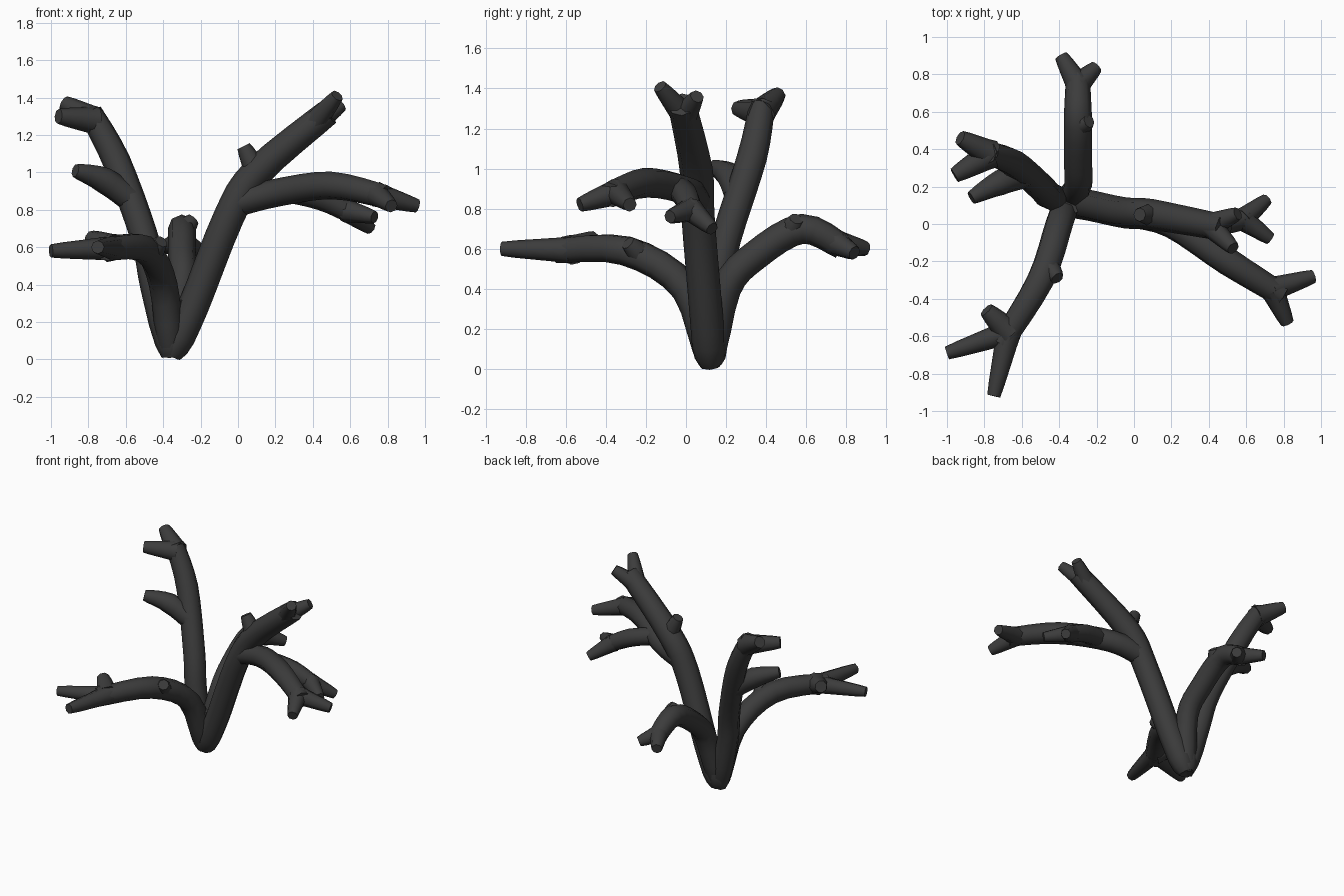
import bpy, bmesh, math
from mathutils import Vector
from mathutils.geometry import interpolate_bezier

cube = bpy.data.objects.get("Cube")
if cube:
    bpy.data.objects.remove(cube, do_unlink=True)

# One dark bark colour for the whole plant
bark = bpy.data.materials.new("charcoal bark")
bark.use_nodes = True
bark.diffuse_color = (.045, .045, .045, 1)
shader = bark.node_tree.nodes["Principled BSDF"]
shader.inputs["Base Color"].default_value = bark.diffuse_color
shader.inputs["Roughness"].default_value = .8

SIDES = 8
STEPS = 4


def smooth_path(points):
    """Return a flowing path that passes through every point."""
    knots = [Vector(point) for point in points]
    before = [knots[0]] + knots[:-1]
    after = knots[1:] + [knots[-1]]
    handles = [(b - a) / 6 for a, b in zip(before, after)]
    path = [knots[0]]
    for i in range(len(knots) - 1):
        start, end = knots[i], knots[i + 1]
        span = interpolate_bezier(start, start + handles[i],
                                  end - handles[i + 1], end, STEPS + 1)
        path.extend(span[1:])
    return path


def ring_around(bm, centre, normal, side, radius):
    ring = []
    for k in range(SIDES):
        angle = math.tau * k / SIDES
        spoke = normal * math.cos(angle) + side * math.sin(angle)
        ring.append(bm.verts.new(centre + spoke * radius))
    return ring


def branch(name, thickness, *points, root=.65, tip=.85):
    """Sweep a closed tube along a smooth path and return the path.
    Root and tip give the share of the thickness at either end."""
    path = smooth_path(points)
    last = len(path) - 1
    bm = bmesh.new()
    rings = []
    normal = (path[1] - path[0]).orthogonal()
    for i, centre in enumerate(path):
        tangent = (path[min(i + 1, last)] - path[max(i - 1, 0)]).normalized()
        # Carry the frame along so that the tube does not twist
        normal = (normal - tangent * normal.dot(tangent)).normalized()
        side = tangent.cross(normal)
        girth = min(1, root + i / STEPS, tip + (1 - tip) * (last - i) / STEPS)
        rings.append(ring_around(bm, centre, normal, side, thickness * girth))
    for low, high in zip(rings, rings[1:]):
        for k in range(SIDES):
            n = (k + 1) % SIDES
            bm.faces.new((low[k], low[n], high[n], high[k]))
    bm.faces.new(reversed(rings[0]))
    bm.faces.new(rings[-1])
    bmesh.ops.recalc_face_normals(bm, faces=bm.faces)

    mesh = bpy.data.meshes.new(name)
    bm.to_mesh(mesh)
    bm.free()
    mesh.materials.append(bark)
    obj = bpy.data.objects.new(name, mesh)
    bpy.context.collection.objects.link(obj)
    bpy.ops.object.select_all(action='DESELECT')
    obj.select_set(True)
    bpy.context.view_layer.objects.active = obj
    bpy.ops.object.shade_smooth_by_angle(angle=math.radians(50))
    return path


def on(path, joint):
    """Point of a branch, counted in control points from its root."""
    return path[round(joint * STEPS)]


def twig(name, parent, joint, *points, thickness=.07):
    """A short shoot, thick where it leaves its parent."""
    branch(name, thickness, on(parent, joint), *points, root=1, tip=.52)


def fork(name, parent, first, second, thickness=.068):
    """Split the end of a branch into two tips."""
    for label, end in (("a", first), ("b", second)):
        twig(f"{name}_fork_{label}", parent, len(parent) / STEPS - .5, end,
             thickness=thickness)


# All four limbs spring from one foot, joined by a short trunk
foot = (-.36, .12, .02)
branch("trunk", .085, foot, (-.35, .12, .2), (-.34, .12, .32))

# Left limb, forked high up, with a knob at the crotch
left_limb = branch("left_limb", .083, foot, (-.24, .1, .28), (-.05, .06, .76),
                   (.1, .05, 1), (.48, -.02, 1.32))
fork("left_limb", left_limb, (.53, -.13, 1.41), (.555, .055, 1.36))
twig("left_limb_knob", left_limb, 3, (.03, .05, 1.14))

# Left bough reaching sideways from the left limb
left_bough = branch("left_bough", .075, on(left_limb, 2.25), (.2, 0, .89),
                    (.5, -.2, .93), (.79, -.38, .87), root=1)
fork("left_bough", left_bough, (.96, -.28, .82), (.82, -.53, .82))

# Offshoot hanging below the bough
offshoot = branch("left_offshoot", .065, on(left_bough, 1.25),
                  (.45, 0, .86), (.61, .03, .78), root=1)
fork("left_offshoot", offshoot, (.71, .13, .7), (.73, -.08, .76),
     thickness=.064)

# Back limb
back_limb = branch("back_limb", .075, foot, (-.3, .2, .4), (-.3, .35, .57),
                   (-.3, .58, .7), (-.3, .78, .61))
fork("back_limb", back_limb, (-.39, .9, .6), (-.2, .84, .58))
twig("back_limb_knob", back_limb, 2.75, (-.24, .55, .75))

# Right limb
right_limb = branch("right_limb", .075, foot, (-.45, .15, .4),
                    (-.5, .2, .65), (-.65, .33, 1.06), (-.79, .38, 1.32))
fork("right_limb", right_limb, (-.93, .46, 1.37), (-.96, .26, 1.3),
     thickness=.078)
twig("right_limb_twig", right_limb, 2.5, (-.72, .22, .96), (-.87, .14, 1.01))

# Front limb
front_limb = branch("front_limb", .076, foot, (-.4, 0, .4), (-.5, -.3, .59),
                    (-.71, -.64, .59))
fork("front_limb", front_limb, (-1, -.69, .58), (-.75, -.92, .6))
twig("front_limb_twig", front_limb, 2.75, (-.79, -.46, .65), thickness=.08)
twig("front_limb_knob", front_limb, 1.75, (-.41, -.29, .63))
